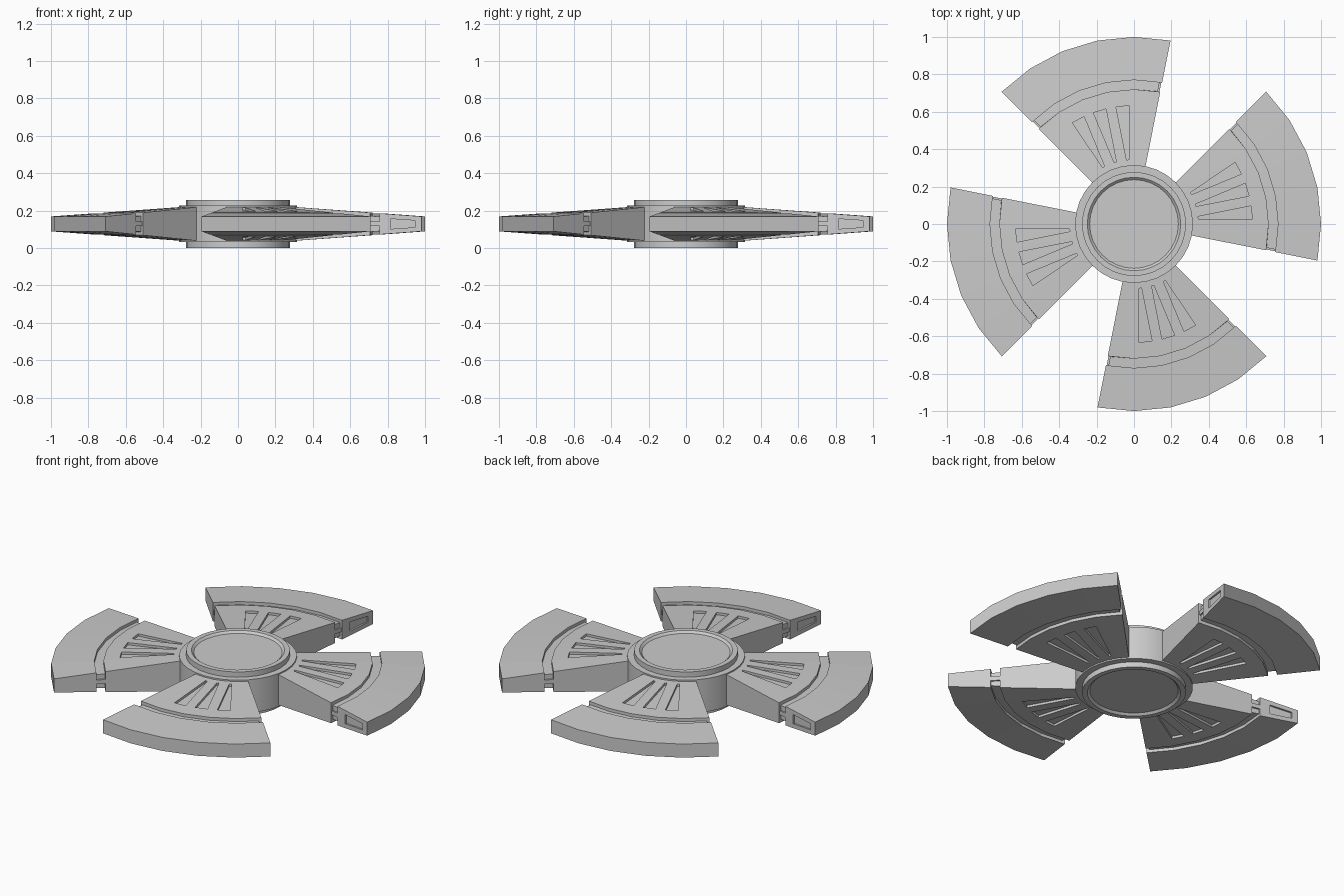
import bpy, bmesh
from math import cos, sin, pi, radians

if "Cube" in bpy.data.objects:
    bpy.data.objects.remove(bpy.data.objects["Cube"])

MID = 0.129                      # height of the symmetry plane
STEP = 2 * pi / 32               # 32-sided circle
A0 = -STEP                       # blade runs from -11.25 to 45 degrees
NSEG = 5


def half(r):
    """Half thickness of a blade at radius r."""
    return 0.09 - 0.05 * (r - 0.31) / 0.69


def polar(r, t, a, z):
    """Point at radius r along angle a, shifted sideways by t."""
    return (r * cos(a) - t * sin(a), r * sin(a) + t * cos(a), MID + z)


def make_object(name, bm):
    bmesh.ops.recalc_face_normals(bm, faces=bm.faces[:])
    me = bpy.data.meshes.new(name)
    bm.to_mesh(me)
    bm.free()
    ob = bpy.data.objects.new(name, me)
    bpy.context.collection.objects.link(ob)
    return ob


def loft(bm, loops, closed_ends=True):
    """Skin a list of equal-length point loops."""
    rows = [[bm.verts.new(p) for p in loop] for loop in loops]
    n = len(rows[0])
    for a, b in zip(rows, rows[1:]):
        for i in range(n):
            j = (i + 1) % n
            bm.faces.new((a[i], a[j], b[j], b[i]))
    if closed_ends:
        bm.faces.new(rows[0])
        bm.faces.new(rows[-1])


# Hub: mirrored turned profile (radius, height above the mid plane)
top = [(0.237, 0.115), (0.25, 0.115), (0.25, 0.129), (0.278, 0.129),
       (0.278, 0.098), (0.315, 0.098)]
top[0:2] = [(0.237, 0.117), (0.25, 0.129)]
del top[2]
profile = top + [(r, -z) for r, z in reversed(top)]
bm = bmesh.new()
loft(bm, [[polar(r, 0, i * STEP, z) for i in range(32)] for r, z in profile])
hub = make_object("hub", bm)
bpy.context.view_layer.objects.active = hub
hub.select_set(True)
bpy.ops.object.shade_smooth_by_angle(angle=radians(30))

# Blade: wedge lofted along the radius with a groove running around it
bm = bmesh.new()
loops = []
for r, d in [(0.29, 0), (0.72, 0), (0.72, 0.018), (0.77, 0.018), (0.77, 0), (1.0, 0)]:
    pts = []
    for i in range(NSEG + 1):
        t = 0.75 * d if i == 0 else (-0.75 * d if i == NSEG else 0)
        pts.append((t, A0 + i * STEP))
    h = half(r) - d
    loops.append([polar(r, t, a, h) for t, a in pts] +
                 [polar(r, t, a, -h) for t, a in reversed(pts)])
loft(bm, loops)
blade = make_object("blade", bm)

# Cutters: three tapered slots on each face and one panel on the leading side
bm = bmesh.new()
R1, R2, W1, W2, DEPTH = 0.345, 0.632, 0.006, 0.035, 0.014
for k in (1.5, 2.5, 3.5):
    a = A0 + k * STEP
    for s in (1, -1):
        loft(bm, [[polar(r, -w, a, s * (half(r) - DEPTH)), polar(r, w, a, s * (half(r) - DEPTH)),
                   polar(r, w, a, s * (half(r) + 0.03)), polar(r, -w, a, s * (half(r) + 0.03))]
                  for r, w in ((R1, W1), (R2, W2))])
loft(bm, [[polar(r, t, A0, z) for t, z in ((-0.03, -h), (0.01, -h), (0.01, h), (-0.03, h))]
          for r, h in ((0.83, 0.027), (0.965, 0.018))])
cutter = make_object("blade_cutter", bm)
cutter.hide_render = True

mod = blade.modifiers.new("slots", 'BOOLEAN')
mod.operation = 'DIFFERENCE'
mod.solver = 'EXACT'
mod.object = cutter
bpy.context.view_layer.update()
dg = bpy.context.evaluated_depsgraph_get()
carved = bpy.data.meshes.new_from_object(blade.evaluated_get(dg))
blade.modifiers.clear()
blade.data = carved
bpy.data.objects.remove(cutter)

# Small bridges crossing the groove on both blade sides
bm = bmesh.new()
for a, s in ((A0, 1), (A0 + NSEG * STEP, -1)):
    loft(bm, [[polar(r, s * t, a, z) for t, z in
               ((0.004, -0.012), (0.03, -0.012), (0.03, 0.012), (0.004, 0.012))]
              for r in (0.715, 0.775)])
bridge = make_object("groove_bridge", bm)

# Repeat the blade around the hub
for part in (blade, bridge):
    for k in range(1, 4):
        copy = part.copy()
        copy.name = f"{part.name}_{k + 1}"
        copy.rotation_euler.z = k * pi / 2
        bpy.context.collection.objects.link(copy)
